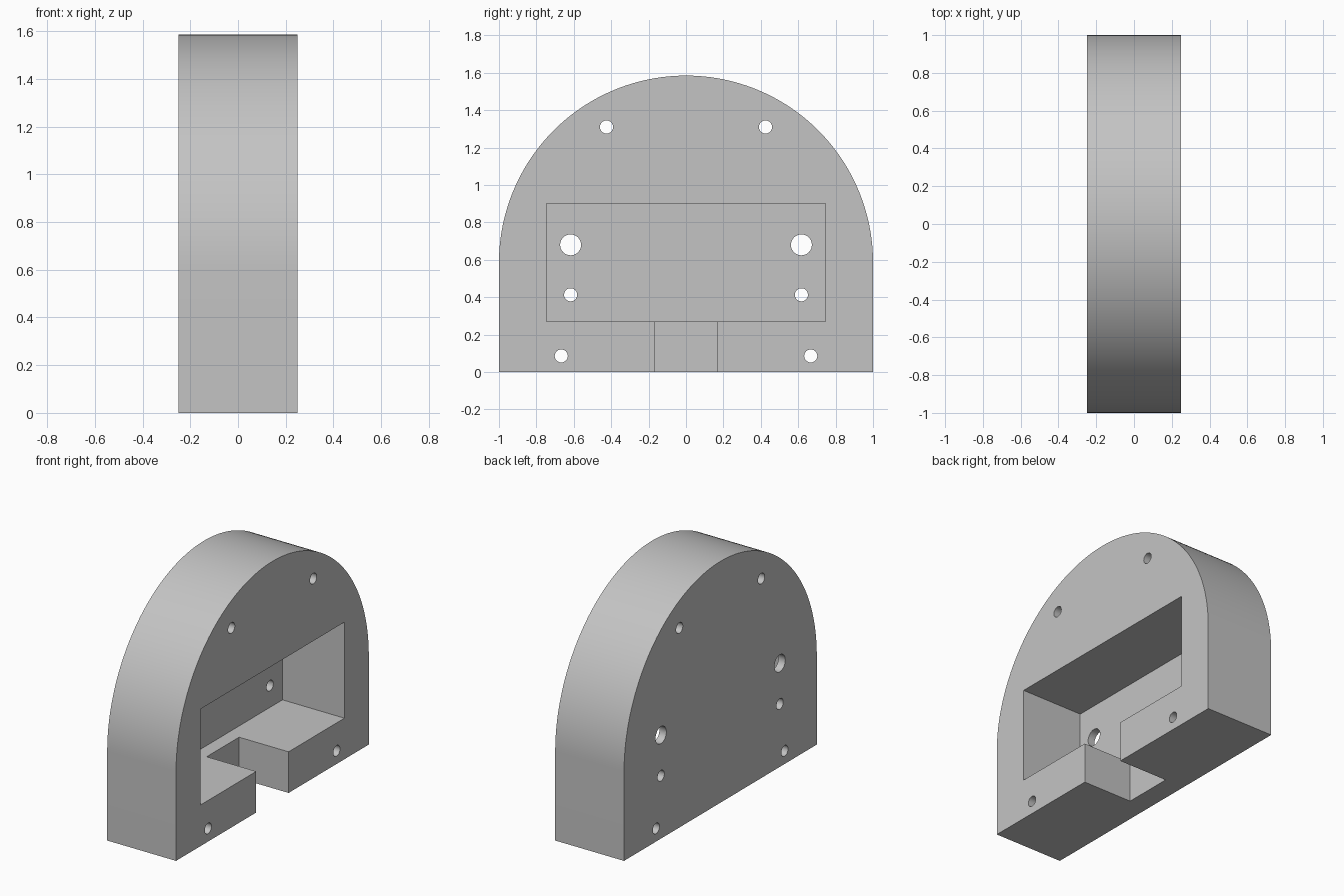
import bpy, bmesh, math
from mathutils import Matrix, Vector

cube = bpy.data.objects.get("Cube")
if cube:
    bpy.data.objects.remove(cube, do_unlink=True)

HALF_T, ARC_Z, RADIUS, SEGMENTS = 0.25, 0.585, 1.0, 96

grey = bpy.data.materials.new("plain grey")
grey.use_nodes = True
colour = (0.55, 0.55, 0.55, 1)
grey.diffuse_color = colour
grey.node_tree.nodes["Principled BSDF"].inputs["Base Color"].default_value = colour


def make_object(name, bm):
    bmesh.ops.recalc_face_normals(bm, faces=bm.faces)
    mesh = bpy.data.meshes.new(name)
    bm.to_mesh(mesh)
    bm.free()
    mesh.materials.append(grey)
    obj = bpy.data.objects.new(name, mesh)
    bpy.context.collection.objects.link(obj)
    return obj


def box_cutter(name, low, high):
    low, high = Vector(low), Vector(high)
    bm = bmesh.new()
    bmesh.ops.create_cube(bm, size=1, matrix=Matrix.Translation((low + high) / 2)
                          @ Matrix.Diagonal((*(high - low), 1)))
    return make_object(name, bm)


def hole_cutter(name, y, z, radius):
    bm = bmesh.new()
    bmesh.ops.create_cone(bm, cap_ends=True, segments=32, radius1=radius, radius2=radius,
                          depth=1, matrix=Matrix.Translation((0, y, z))
                          @ Matrix.Rotation(math.pi / 2, 4, "Y"))
    return make_object(name, bm)


# Housing block: flat base with a half-round top, extruded across x
bm = bmesh.new()
angles = [math.pi * i / SEGMENTS for i in range(SEGMENTS + 1)]
outline = [(-RADIUS, 0), (RADIUS, 0)]
outline += [(RADIUS * math.cos(a), ARC_Z + RADIUS * math.sin(a)) for a in angles]
profile = bm.faces.new([bm.verts.new((-HALF_T, y, z)) for y, z in outline])
extruded = bmesh.ops.extrude_face_region(bm, geom=[profile])["geom"]
bmesh.ops.translate(bm, vec=(2 * HALF_T, 0, 0),
                    verts=[v for v in extruded if isinstance(v, bmesh.types.BMVert)])
housing = make_object("housing", bm)

# Pocket open to one side, and the shallower slot leading out of its floor
cutters = [
    box_cutter("pocket_cutter", (-0.2, -0.747, 0.27), (0.4, 0.747, 0.9)),
    box_cutter("slot_cutter", (-0.11, -0.168, -0.1), (0.4, 0.168, 0.35)),
]

# Mirrored pairs of through holes: y, z, radius
for y, z, radius in [(0.425, 1.31, 0.035), (0.617, 0.68, 0.056),
                     (0.617, 0.413, 0.035), (0.667, 0.086, 0.035)]:
    for side in (-1, 1):
        cutters.append(hole_cutter("hole_cutter", side * y, z, radius))

# Cut everything out of the block and keep the result
for cutter in cutters:
    cut = housing.modifiers.new("cut", "BOOLEAN")
    cut.operation = "DIFFERENCE"
    cut.solver = "EXACT"
    cut.object = cutter
bpy.context.view_layer.update()
evaluated = housing.evaluated_get(bpy.context.evaluated_depsgraph_get())
result = bpy.data.meshes.new_from_object(evaluated)
housing.modifiers.clear()
housing.data = result
for cutter in cutters:
    bpy.data.objects.remove(cutter, do_unlink=True)

# Smooth the arch and holes, keep the corners sharp
bpy.ops.object.select_all(action="DESELECT")
housing.select_set(True)
bpy.context.view_layer.objects.active = housing
bpy.ops.object.shade_smooth_by_angle(angle=math.radians(30))
